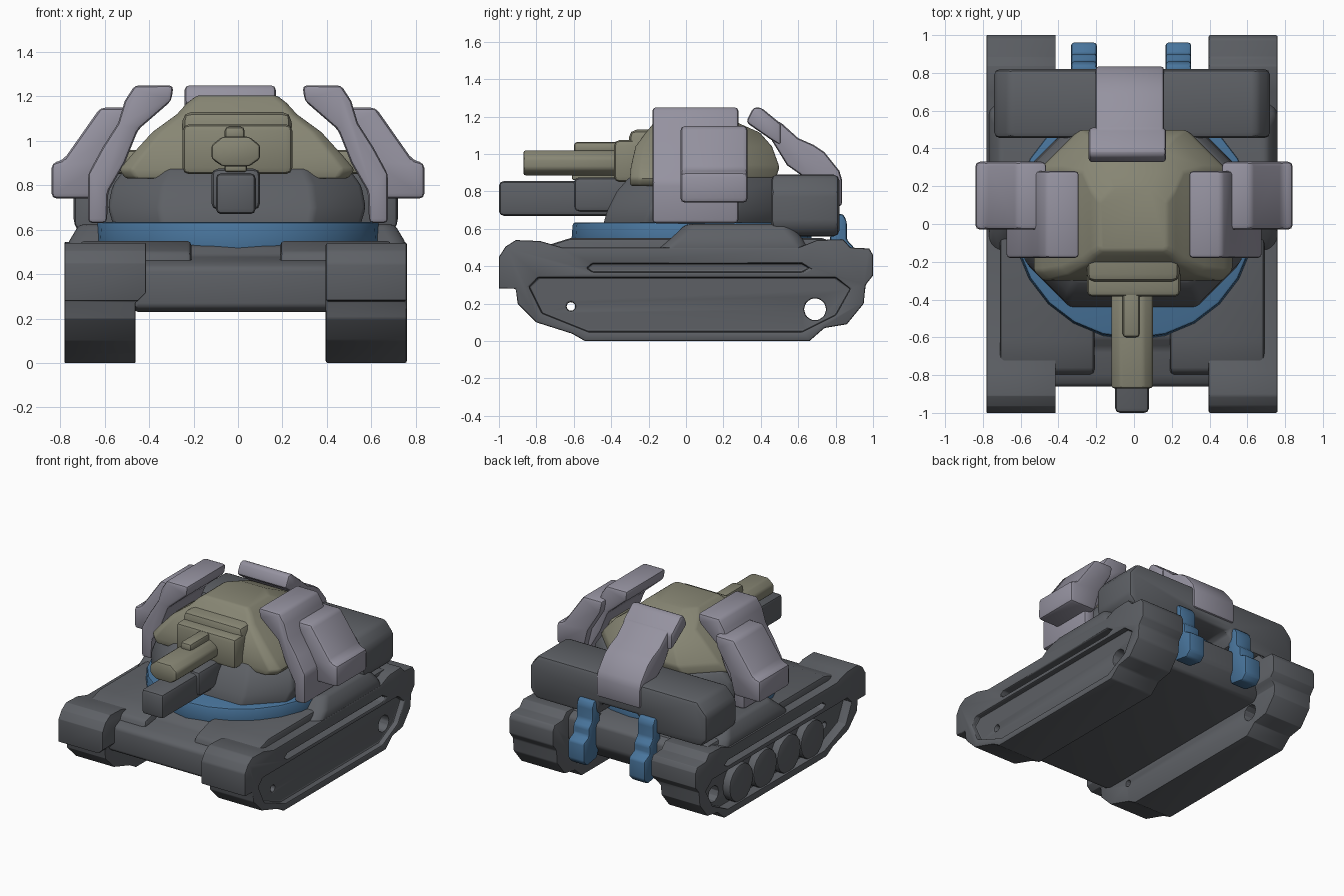
import bpy, bmesh, math
from mathutils import Matrix, Vector

cube = bpy.data.objects.get("Cube")
if cube:
    bpy.data.objects.remove(cube, do_unlink=True)


def material(name, rgb):
    m = bpy.data.materials.new(name)
    m.use_nodes = True
    m.diffuse_color = (*rgb, 1)
    m.node_tree.nodes["Principled BSDF"].inputs["Base Color"].default_value = (*rgb, 1)
    return m


STEEL = material("dark steel", (0.11, 0.117, 0.13))
OLIVE = material("olive grey", (0.245, 0.24, 0.175))
MAUVE = material("pale mauve", (0.30, 0.288, 0.35))
BLUE = material("blue", (0.065, 0.175, 0.33))


def finish(name, bm, mat, bevel=0.02, cutters=()):
    """Turn a bmesh into a cut, bevelled, smooth-shaded part."""
    bmesh.ops.recalc_face_normals(bm, faces=bm.faces)
    mesh = bpy.data.meshes.new(name)
    bm.to_mesh(mesh)
    bm.free()
    ob = bpy.data.objects.new(name, mesh)
    bpy.context.collection.objects.link(ob)
    mesh.materials.append(mat)
    bpy.ops.object.select_all(action="DESELECT")
    ob.select_set(True)
    bpy.context.view_layer.objects.active = ob
    for cutter in cutters:
        mod = ob.modifiers.new("cut", "BOOLEAN")
        mod.operation = "DIFFERENCE"
        mod.solver = "EXACT"
        mod.object = cutter
        bpy.ops.object.modifier_apply(modifier=mod.name)
    if bevel:
        mod = ob.modifiers.new("soft edges", "BEVEL")
        mod.width = bevel
        mod.segments = 2
        mod.limit_method = "ANGLE"
        mod.angle_limit = math.radians(25)
        bpy.ops.object.modifier_apply(modifier=mod.name)
    bpy.ops.object.shade_smooth_by_angle(angle=math.radians(35))
    for cutter in cutters:
        bpy.data.objects.remove(cutter, do_unlink=True)
    return ob


def skin(bm, rings):
    """Join rings of equal length and cap both ends."""
    loops = [[bm.verts.new(p) for p in ring] for ring in rings]
    n = len(loops[0])
    for a, b in zip(loops, loops[1:]):
        for i in range(n):
            j = (i + 1) % n
            bm.faces.new((a[i], a[j], b[j], b[i]))
    bm.faces.new(loops[0])
    bm.faces.new(loops[-1])
    return bm


def prism(name, pts, axis, a, b, mat, bevel=0.02, cutters=()):
    """Extrude a side (axis x) or front (axis y) profile from a to b."""
    def place(p, t):
        return (t, p[0], p[1]) if axis == "x" else (p[0], t, p[1])
    rings = [[place(p, t) for p in pts] for t in (a, b)]
    return finish(name, skin(bmesh.new(), rings), mat, bevel, cutters)


def box(name, x, y, z, mat, bevel=0.025):
    pts = [(y[0], z[0]), (y[1], z[0]), (y[1], z[1]), (y[0], z[1])]
    return prism(name, pts, "x", x[0], x[1], mat, bevel)


def stack(name, levels, mat, front_cut, back_cut, bevel=0.02):
    """Loft chamfered plan outlines; each level is z, half width, front y, back y."""
    rings = []
    for z, w, f, b in levels:
        fc, bc = front_cut * w, back_cut * w
        half = [(w - fc, f), (w, f + fc), (w, b - bc), (w - bc, b)]
        plan = half + [(-x, y) for x, y in reversed(half)]
        rings.append([(x - 0.005, y, z) for x, y in plan])
    return finish(name, skin(bmesh.new(), rings), mat, bevel)


def cylinder_x(name, y, z, r, a, b, mat, bevel=0.0, sides=16):
    turn = [2 * math.pi * i / sides for i in range(sides)]
    pts = [(y + r * math.cos(t), z + r * math.sin(t)) for t in turn]
    return prism(name, pts, "x", a, b, mat, bevel)


# Tracks: recessed flanks, a slot above, and two through holes each
track = [(-1, 0.28), (-1, 0.45), (-0.965, 0.505), (-0.91, 0.54), (-0.78, 0.535), (-0.66, 0.5),
         (0.6, 0.5), (0.7, 0.54), (0.84, 0.545), (0.88, 0.5), (0.98, 0.495), (1, 0.46), (1, 0.35),
         (0.96, 0.3), (0.95, 0.2), (0.86, 0.09), (0.74, 0.07), (0.66, 0), (-0.54, 0), (-0.61, 0.04),
         (-0.8, 0.1), (-0.9, 0.2), (-0.91, 0.28)]
well = [(-0.84, 0.29), (-0.79, 0.34), (0.8, 0.34), (0.88, 0.28), (0.8, 0.14),
        (0.62, 0.05), (-0.52, 0.05), (-0.77, 0.15)]
slot = [(-0.53, 0.39), (-0.5, 0.415), (0.62, 0.415), (0.66, 0.39), (0.62, 0.37), (-0.5, 0.37)]
undercut = [(-0.3, -0.1), (-0.462, -0.1), (-0.462, 0.27), (-0.4, 0.33), (-0.3, 0.33)]
for side, s, depth in (("left", 1, 0.73), ("right", -1, 0.7)):
    def X(x):
        return -0.01 + s * x
    cutters = [prism("well_cutter", well, "x", X(depth), X(0.9), STEEL, 0),
               prism("slot_cutter", slot, "x", X(0.7), X(0.9), STEEL, 0),
               cylinder_x("rear_hole_cutter", 0.69, 0.17, 0.06, X(0.2), X(0.95), STEEL, sides=10),
               cylinder_x("front_hole_cutter", -0.615, 0.185, 0.025, X(0.2), X(0.95), STEEL, sides=8)]
    if side == "right":
        cutters.append(prism("undercut_cutter", undercut, "y", -1.2, 1.2, STEEL, 0))
    for c in cutters:
        c.hide_render = True
    prism(side + "_track", track, "x", X(0.405), X(0.77), STEEL, 0.012, cutters)

# Road wheels in the deeper right recess
for i in range(4):
    cylinder_x(f"road_wheel_{i + 1}", -0.4 + 0.28 * i, 0.175, 0.14, -0.65, -0.768, STEEL, 0.012)

# Hull: belly, raised front decks and middle deck
hull = [(-0.86, 0.25), (-0.86, 0.43), (-0.8, 0.46), (-0.66, 0.48), (-0.6, 0.53),
        (0.7, 0.55), (0.82, 0.5), (0.82, 0.34), (0.74, 0.23), (-0.8, 0.23)]
prism("hull", hull, "x", -0.47, 0.45, STEEL)
deck = [(-0.82, 0.4), (-0.78, 0.5), (-0.62, 0.55), (0.75, 0.55), (0.8, 0.4)]
for side, s in (("left", 1), ("right", -1)):
    x0, x1 = sorted((-0.01 + s * 0.2, -0.01 + s * 0.7))
    prism(side + "_front_deck", deck, "x", x0, x1, STEEL)
stack("middle_deck", [(0.48, 0.765, -0.16, 0.66), (0.55, 0.755, -0.08, 0.62), (0.625, 0.71, 0.0, 0.56)],
      STEEL, 0.06, 0.06)

# Turret ring
ring = bmesh.new()
bmesh.ops.create_cone(ring, cap_ends=True, segments=24, radius1=0.645, radius2=0.635, depth=0.13,
                      matrix=Matrix.Translation(Vector((0, 0.03, 0.57))))
finish("turret_ring", ring, BLUE, 0.015)

# Lower turret, and rear bustle with a raised middle
stack("lower_turret", [(0.6, 0.55, -0.45, 0.5), (0.7, 0.58, -0.42, 0.52),
                       (0.8, 0.56, -0.37, 0.52), (0.88, 0.5, -0.3, 0.5)], STEEL, 0.4, 0.42)
bustle = [(-0.69, 0.56), (-0.74, 0.62), (-0.74, 0.8), (-0.66, 0.89), (0.65, 0.89), (0.72, 0.8),
          (0.72, 0.62), (0.67, 0.56), (0.17, 0.56), (0.14, 0.66), (-0.17, 0.66), (-0.2, 0.56)]
prism("rear_bustle", bustle, "y", 0.455, 0.82, STEEL, 0.03)

# Upper turret
stack("upper_turret", [(0.83, 0.5, -0.3, 0.45), (0.87, 0.53, -0.3, 0.48), (0.93, 0.48, -0.295, 0.5),
                       (1.04, 0.38, -0.27, 0.46), (1.12, 0.27, -0.21, 0.39), (1.17, 0.225, -0.17, 0.27),
                       (1.205, 0.18, -0.14, 0.19)], OLIVE, 0.1, 0.42)
box("turret_brow", (-0.25, 0.24), (-0.305, 0.0), (0.84, 1.13), OLIVE, 0.04)
box("mantlet", (-0.25, 0.245), (-0.385, -0.2), (0.85, 1.075), OLIVE, 0.03)

# Upper gun with sight, and lower gun
gun = [(-0.12, 0.92), (-0.12, 0.98), (-0.07, 1.02), (0.05, 1.02), (0.1, 0.98), (0.1, 0.92),
       (0.05, 0.885), (-0.07, 0.885)]
prism("upper_gun", gun, "y", -0.87, -0.35, OLIVE, 0.015)
box("gun_cradle", (-0.06, 0.04), (-0.61, -0.35), (0.86, 0.9), OLIVE, 0.012)
box("gun_sight", (-0.06, 0.03), (-0.6, -0.3), (1.0, 1.065), OLIVE, 0.02)
box("lower_gun", (-0.1, 0.08), (-1.0, -0.2), (0.67, 0.855), STEEL, 0.025)
box("lower_gun_collar", (-0.12, 0.1), (-0.6, -0.2), (0.69, 0.875), STEEL, 0.03)

# Side armour: curved inner shield with an outer plate
shield = [(0.29, 1.25), (0.465, 1.25), (0.51, 1.18), (0.54, 1.08), (0.61, 0.97), (0.675, 0.85),
          (0.675, 0.63), (0.59, 0.63), (0.585, 0.77), (0.51, 0.9), (0.45, 1.05), (0.3, 1.18)]
plate = [(0.46, 1.15), (0.62, 1.15), (0.785, 0.915), (0.84, 0.9), (0.84, 0.74), (0.62, 0.74),
         (0.58, 0.9), (0.48, 1.06)]
for side, s in (("left", 1), ("right", -1)):
    prism(side + "_shield", [(s * x, z) for x, z in shield], "y", -0.18, 0.28, MAUVE)
    prism(side + "_outer_plate", [(s * x, z) for x, z in plate], "y", -0.03, 0.33, MAUVE, 0.025)
    x0, x1 = sorted((s * 0.3, s * 0.6))
    box(side + "_shield_mount", (x0, x1), (-0.05, 0.2), (0.85, 0.96), OLIVE)

# Rear armour: upper cap over a stepped plate
cap = [(0.32, 1.17), (0.36, 1.25), (0.4, 1.25), (0.51, 1.16), (0.51, 1.04), (0.45, 1.08)]
prism("rear_shield_cap", cap, "x", -0.24, 0.17, MAUVE)
rear = [(0.42, 1.17), (0.5, 1.175), (0.6, 1.085), (0.68, 1.05), (0.74, 1.01), (0.82, 0.91),
        (0.835, 0.86), (0.835, 0.72), (0.76, 0.72), (0.64, 0.87), (0.54, 0.94), (0.46, 1.07)]
prism("rear_shield", rear, "x", -0.205, 0.16, MAUVE)

# Rear exhaust pipes hanging over the hull
pipe = [(0.78, 0.68), (0.84, 0.68), (0.86, 0.64), (0.86, 0.54), (0.9, 0.5), (0.9, 0.44),
        (0.96, 0.41), (0.96, 0.27), (0.92, 0.23), (0.8, 0.25), (0.76, 0.4)]
for side, x in (("left", 0.235), ("right", -0.265)):
    prism(side + "_exhaust", pipe, "x", x - 0.068, x + 0.068, BLUE, 0.015)
